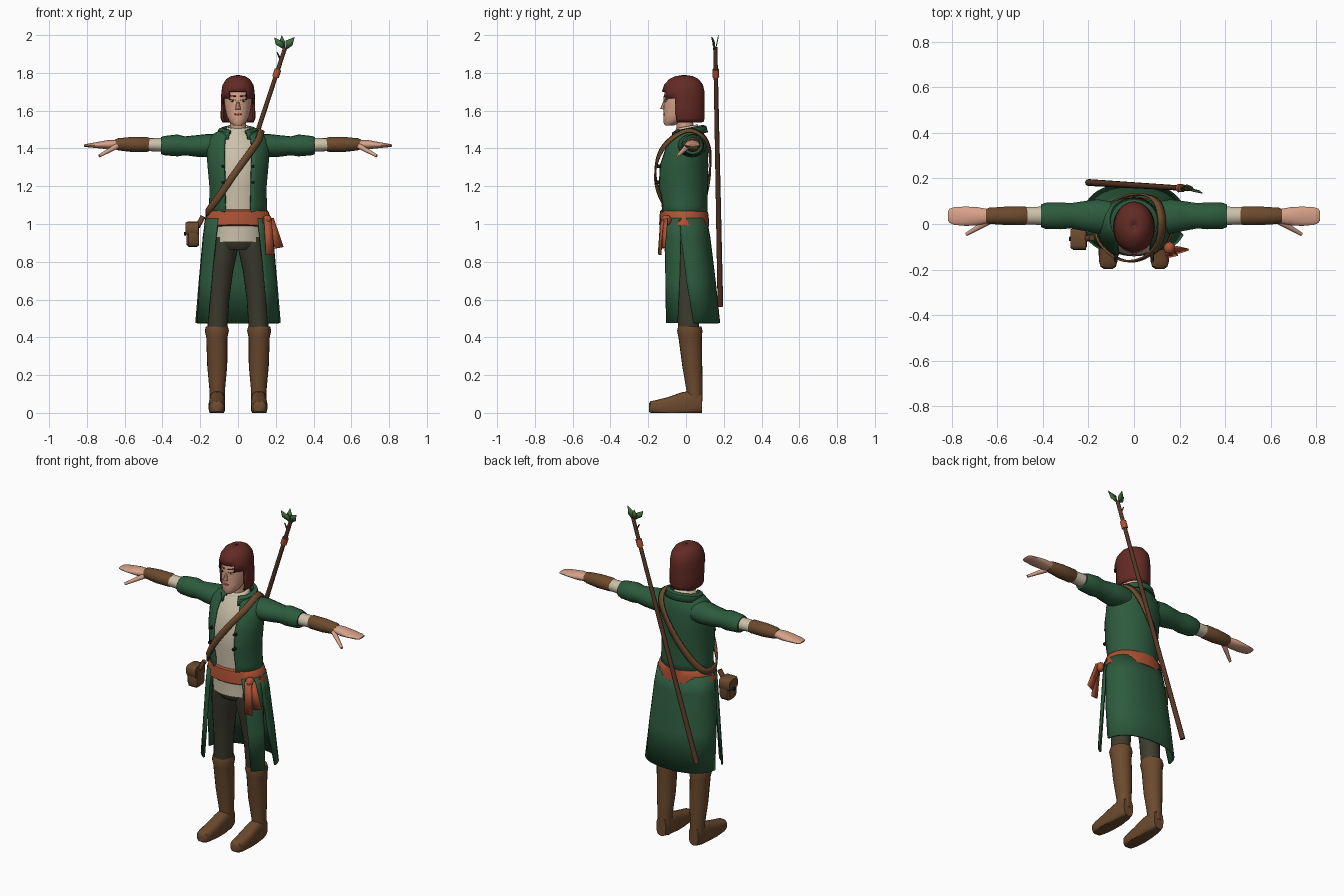
import bpy, bmesh, math
from mathutils import Vector as V

def material(name, rgb):
    m = bpy.data.materials.new(name)
    m.diffuse_color = (*rgb, 1)
    return m

GREEN = material("coat green", (0.026, 0.105, 0.047))
CREAM = material("linen cream", (0.60, 0.53, 0.40))
RUST = material("sash rust", (0.42, 0.085, 0.035))
BROWN = material("leather brown", (0.150, 0.068, 0.027))
OLIVE = material("trouser olive", (0.047, 0.045, 0.028))
AUBURN = material("hair auburn", (0.125, 0.024, 0.018))
SKIN = material("skin", (0.68, 0.36, 0.25))
DARK = material("dark", (0.015, 0.010, 0.009))
LEAF = material("leaf green", (0.055, 0.15, 0.05))
WOOD = material("staff wood", (0.095, 0.038, 0.020))

def finish(name, bm, mat, mirror=False, thick=0, angle=40):
    bmesh.ops.recalc_face_normals(bm, faces=bm.faces)
    me = bpy.data.meshes.new(name)
    bm.to_mesh(me)
    bm.free()
    me.materials.append(mat)
    ob = bpy.data.objects.new(name, me)
    bpy.context.collection.objects.link(ob)
    bpy.context.view_layer.objects.active = ob
    bpy.ops.object.select_all(action='DESELECT')
    ob.select_set(True)
    bpy.ops.object.shade_smooth_by_angle(angle=math.radians(angle))
    if thick:
        mod = ob.modifiers.new("thickness", 'SOLIDIFY')
        mod.thickness, mod.offset = thick, 0
    if mirror:
        mod = ob.modifiers.new("mirror", 'MIRROR')
        mod.use_mirror_merge = False
    return ob

def loft(name, rings, mat, axis='Z', n=20, arc=None, power=1.0, tilt=0, cut=None, **kw):
    """Rings are (position, centre 1, centre 2, radius 1, radius 2[, start, end angle]); angle 0 faces front."""
    bm = bmesh.new()
    rows, is_open = [], arc is not None or len(rings[0]) > 5
    for r in rings:
        t, c1, c2, r1, r2 = r[:5]
        a0, a1 = r[5:] if len(r) > 5 else (arc or (0, 360))
        row = []
        for i in range(n + 1 if is_open else n):
            a = math.radians(a0 + (a1 - a0) * i / n)
            s, c = (math.copysign(abs(f) ** power, f) for f in (math.sin(a), math.cos(a)))
            u, w = c1 + r1 * s, c2 - r2 * c
            co = {'Z': (u, w, t + tilt * w), 'X': (t, u, w), 'Y': (u, t, max(0, w))}[axis]
            row.append(bm.verts.new(co))
        rows.append(row)
    for p, q in zip(rows, rows[1:]):
        for i in range(n):
            j = (i + 1) % len(p)
            bm.faces.new((p[i], p[j], q[j], q[i]))
    if not is_open and not kw.get('thick'):
        bm.faces.new(rows[0])
        bm.faces.new(rows[-1])
    if cut:
        bmesh.ops.delete(bm, geom=[f for f in bm.faces if cut(f.calc_center_median())], context='FACES')
    return finish(name, bm, mat, **kw)

def rod(name, a, b, r1, r2, mat, n=10, **kw):
    a, b = V(a), V(b)
    bm = bmesh.new()
    rot = (b - a).to_track_quat('Z', 'Y').to_matrix().to_4x4()
    rot.translation = (a + b) / 2
    bmesh.ops.create_cone(bm, cap_ends=True, segments=n, radius1=r1, radius2=r2, depth=(b - a).length, matrix=rot)
    return finish(name, bm, mat, **kw)

def blob(name, pos, size, mat, **kw):
    bm = bmesh.new()
    bmesh.ops.create_uvsphere(bm, u_segments=12, v_segments=8, radius=1)
    for v in bm.verts:
        v.co = V(pos) + V(v.co[i] * size[i] for i in range(3))
    return finish(name, bm, mat, **kw)

def plate(name, points, mat, thick, **kw):
    bm = bmesh.new()
    bm.faces.new([bm.verts.new(p) for p in points])
    return finish(name, bm, mat, thick=thick, **kw)

# Boots and legs
loft("boot_shaft", [(.06, .11, .045, .04, .042), (.12, .11, .045, .041, .043), (.25, .11, .033, .053, .053),
     (.40, .112, .022, .056, .062), (.435, .112, .02, .064, .067), (.458, .112, .02, .058, .062)], BROWN, mirror=True)
loft("boot_foot", [(.084, .11, .055, .032, .055), (.05, .11, .055, .041, .065), (-.02, .11, .045, .042, .065),
     (-.09, .112, .035, .044, .05), (-.16, .113, .03, .041, .037), (-.187, .113, .03, .034, .032),
     (-.197, .113, .028, .02, .022)], BROWN, axis='Y', power=.7, mirror=True)
loft("trouser_leg", [(.42, .11, .015, .052, .055), (.6, .102, .01, .056, .06), (.75, .092, 0, .066, .075),
     (.86, .078, -.005, .076, .09), (.93, .07, -.008, .075, .092)], OLIVE, mirror=True)
loft("trouser_hips", [(.865, 0, -.008, .115, .085), (.89, 0, -.008, .14, .103), (1, 0, -.01, .15, .11)], OLIVE)

# Shirt, neck and collar
loft("shirt", [(.905, 0, -.01, .142, .115), (1.05, 0, -.012, .14, .112), (1.2, 0, -.018, .136, .122),
     (1.32, 0, -.016, .144, .12), (1.41, 0, -.004, .142, .1), (1.46, 0, .005, .115, .08),
     (1.495, 0, .005, .055, .055)], CREAM, n=28)
loft("shirt_collar", [(1.47, 0, .005, .066, .064), (1.515, 0, .005, .054, .054)], CREAM, tilt=.2, thick=.008)
loft("neck", [(1.45, 0, .0, .05, .05), (1.52, 0, -.005, .043, .045), (1.6, 0, -.02, .045, .05)], SKIN)

# Coat body, collar and skirt panels
loft("coat_body", [(1.03, 0, -.012, .153, .122, 26, 334), (1.1, 0, -.012, .147, .12, 27, 333),
     (1.2, 0, -.022, .146, .132, 28, 332), (1.31, 0, -.018, .156, .13, 27, 333),
     (1.40, 0, -.002, .163, .112, 26, 334), (1.445, 0, .008, .155, .095, 26, 334),
     (1.478, 0, .012, .12, .078, 28, 332), (1.495, 0, .012, .085, .066, 32, 328)], GREEN, n=32, thick=.012)
loft("coat_collar", [(1.475, 0, .012, .078, .068), (1.502, 0, .012, .084, .078), (1.495, 0, .012, .1, .092),
     (1.462, 0, .012, .108, .1)], GREEN, arc=(28, 332), n=24, tilt=.2, thick=.01)
loft("coat_front_panel", [(1.03, 0, -.01, .168, .12, 34, 82), (.93, 0, -.003, .182, .128, 36, 82),
     (.7, 0, .01, .205, .142, 39, 76), (.475, 0, .02, .226, .155, 41, 69)],
     GREEN, n=8, power=.85, mirror=True, thick=.01)
loft("coat_back_panel", [(1.03, 0, -.01, .168, .115, 82, 278), (.93, 0, -.003, .182, .127, 82, 278),
     (.7, 0, .01, .203, .142, 88, 272), (.475, 0, .02, .222, .156, 95, 265)],
     GREEN, n=24, power=.85, thick=.01)
for z, y in ((1.305, -.145), (1.22, -.156)):
    rod("coat_button", (.08, y + .015, z), (.08, y - .008, z), .009, .009, DARK, mirror=True)

# Sash with knot and tails
loft("sash", [(.985, 0, -.01, .17, .122), (.992, 0, -.01, .181, .132), (1.03, 0, -.01, .174, .131),
     (1.065, 0, -.01, .162, .127), (1.073, 0, -.01, .15, .118)], RUST, n=28, tilt=-.03)
blob("sash_knot", (.155, -.105, 1.02), (.026, .028, .028), RUST)
plate("sash_long_tail", [(.137, -.132, 1.03), (.175, -.118, 1.03), (.192, -.135, .835), (.147, -.145, .84)], RUST, .009)
plate("sash_short_tail", [(.15, -.12, 1.03), (.188, -.1, 1.03), (.24, -.112, .878), (.196, -.126, .87)], RUST, .009)

# Arms: sleeves, cuffs, bracers, hands and thumbs
ARM = dict(axis='X', n=18, mirror=True)
loft("sleeve", [(.1, .03, 1.415, .07, .06), (.16, .033, 1.415, .076, .062), (.22, .035, 1.413, .066, .057),
     (.28, .036, 1.414, .056, .05), (.32, .036, 1.416, .06, .058), (.39, .036, 1.415, .058, .051),
     (.408, .036, 1.415, .05, .045)], GREEN, **ARM)
loft("shirt_cuff", [(.38, .036, 1.418, .042, .037), (.475, .036, 1.42, .038, .034)], CREAM, **ARM)
loft("bracer", [(.468, .036, 1.421, .036, .034), (.48, .036, 1.421, .042, .039), (.56, .036, 1.421, .041, .04),
     (.635, .036, 1.422, .036, .032), (.65, .036, 1.422, .03, .026)], BROWN, **ARM)
loft("hand", [(.63, .035, 1.422, .029, .023), (.69, .034, 1.42, .041, .024), (.74, .034, 1.418, .043, .017),
     (.79, .035, 1.416, .039, .01), (.81, .036, 1.415, .031, .007), (.815, .036, 1.415, .022, .004)], SKIN, **ARM)
rod("thumb", (.64, .01, 1.413), (.735, -.045, 1.36), .015, .008, SKIN, mirror=True)

# Head and face
loft("head", [(1.522, 0, -.088, .022, .024), (1.54, 0, -.07, .045, .05), (1.575, 0, -.04, .061, .078),
     (1.62, 0, -.022, .071, .096), (1.67, 0, -.018, .074, .1), (1.72, 0, -.016, .07, .094),
     (1.75, 0, -.012, .05, .07)], SKIN, n=24)
rod("nose", (0, -.112, 1.662), (0, -.122, 1.607), .004, .015, SKIN, n=8)
blob("eye_white", (.029, -.106, 1.652), (.014, .005, .006), CREAM, mirror=True)
blob("iris", (.029, -.11, 1.652), (.006, .003, .006), DARK, mirror=True)
rod("eyelash", (.012, -.115, 1.657), (.046, -.099, 1.659), .003, .002, DARK, n=6, mirror=True)
rod("eyebrow", (.011, -.117, 1.675), (.05, -.095, 1.68), .004, .003, AUBURN, n=6, mirror=True)
blob("lips", (0, -.115, 1.581), (.02, .006, .006), RUST)
loft("hair", [(1.54, 0, -.01, .078, .098), (1.56, 0, -.012, .087, .105), (1.62, 0, -.014, .086, .108),
     (1.665, 0, -.015, .085, .109), (1.70, 0, -.015, .083, .108), (1.735, 0, -.013, .077, .098),
     (1.762, 0, -.011, .06, .076), (1.777, 0, -.01, .038, .048), (1.784, 0, -.01, .003, .004)],
     AUBURN, n=32, thick=.01,
     cut=lambda c: c.y < -.058 and (c.z < 1.67 or (c.z < 1.7 and abs(c.x) < .05)))

# Shoulder strap: a flat band swept around the torso
path = [V(p) for p in ((.122, .01, 1.497), (.108, -.085, 1.445), (.05, -.145, 1.36), (-.03, -.163, 1.25),
        (-.105, -.13, 1.14), (-.162, -.06, 1.065), (-.158, .035, 1.06), (-.105, .09, 1.13),
        (-.02, .125, 1.26), (.06, .125, 1.39), (.105, .09, 1.465))]
bm, rows, count = bmesh.new(), [], len(path)
for i in range(count):
    a, b, c, d = (path[(i + k) % count] for k in (-1, 0, 1, 2))
    for t in (0, .25, .5, .75):
        p = .5 * (2*b + (c - a)*t + (2*a - 5*b + 4*c - d)*t*t + (3*b - a - 3*c + d)*t**3)
        tan = (c - a) * (1 - t) + (d - b) * t
        out = V((p.x, 1.6 * p.y, max(0, p.z - 1.38) * 2))
        side = tan.cross(out).normalized() * .018
        rows.append((bm.verts.new(p - side), bm.verts.new(p + side)))
for i, (p, q) in enumerate(rows):
    r, s = rows[(i + 1) % len(rows)]
    bm.faces.new((p, q, s, r))
finish("shoulder_strap", bm, BROWN, thick=.009)

# Hip pouch with flap and clasp
loft("pouch", [(-.272, -.065, .942, .036, .052), (-.262, -.065, .942, .045, .064),
     (-.218, -.065, .942, .045, .064), (-.206, -.065, .942, .036, .054)], BROWN, axis='X', n=16, power=.5)
loft("pouch_flap", [(-.278, -.065, .976, .04, .03), (-.268, -.065, .976, .048, .036),
     (-.21, -.065, .976, .048, .036)], BROWN, axis='X', n=16, power=.5)
rod("pouch_clasp", (-.274, -.065, .948), (-.286, -.065, .948), .011, .009, DARK)
rod("pouch_loop", (-.185, -.06, 1.04), (-.215, -.065, .985), .014, .014, BROWN)

# Staff with binding and leaves
low, high = V((-.2, .182, .565)), V((.25, .155, 1.935))
rod("staff", low, high, .015, .011, WOOD, n=12)
rod("staff_binding", low.lerp(high, .885), low.lerp(high, .915), .018, .018, RUST, n=12)
rod("staff_twig", low.lerp(high, .95), low.lerp(high, .97) + V((-.03, 0, .015)), .006, .003, WOOD, n=6)
for name, tip, left, right in (
        ("left_leaf", (.192, .14, 1.988), (.2, .142, 1.95), (.238, .15, 1.965)),
        ("middle_leaf", (.232, .172, 1.998), (.215, .165, 1.96), (.25, .165, 1.965)),
        ("right_leaf", (.3, .135, 1.99), (.252, .145, 1.97), (.288, .145, 1.945))):
    plate(name, [(.25, .155, 1.92), left, tip, right], LEAF, .004)
